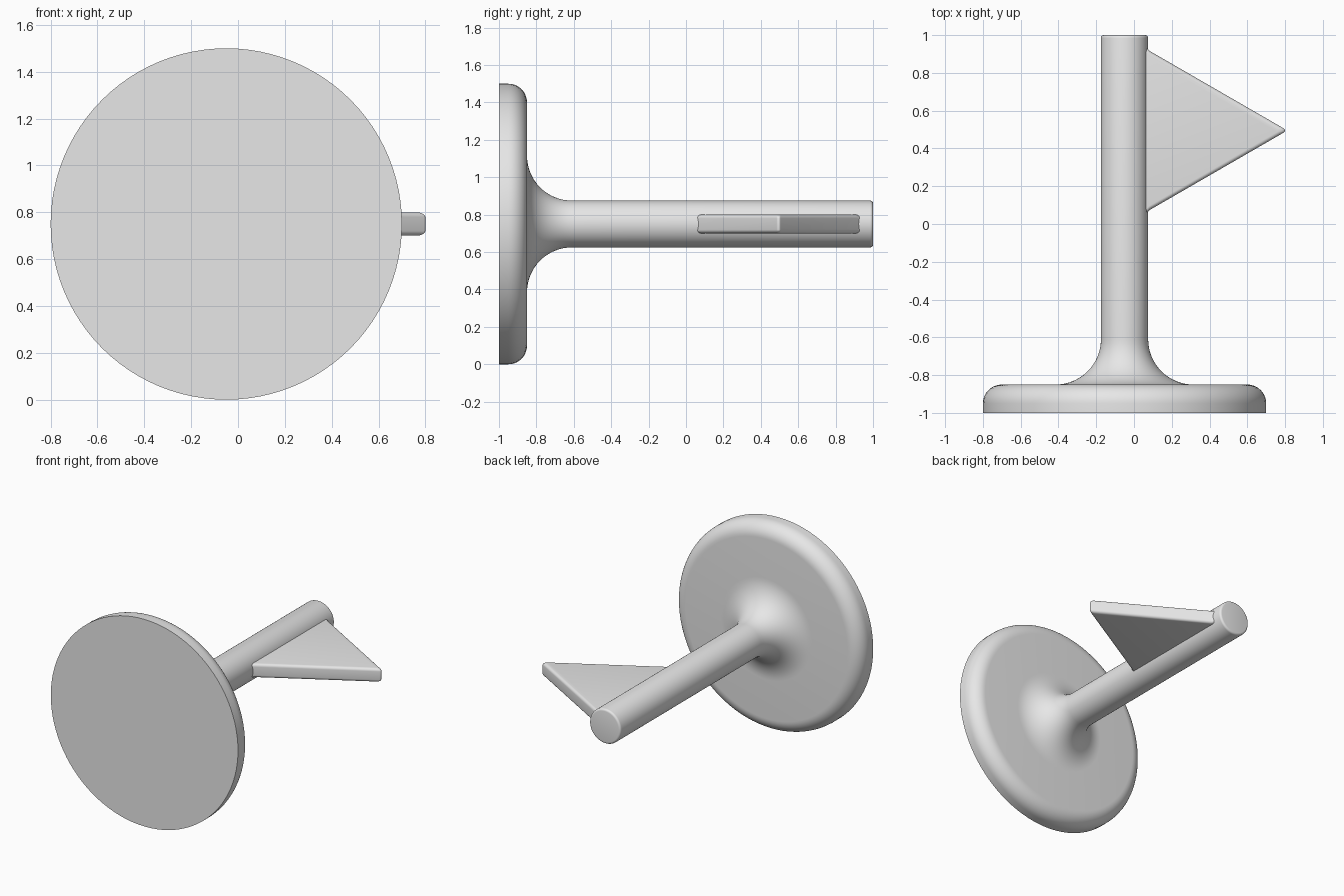
import bpy, bmesh
from math import sin, cos, pi, radians, sqrt
from mathutils import Vector, Matrix

cube = bpy.data.objects.get("Cube")
if cube:
    bpy.data.objects.remove(cube, do_unlink=True)

grey = bpy.data.materials.new("plain_grey")
grey.use_nodes = True
grey.diffuse_color = (0.8, 0.8, 0.8, 1)
grey.node_tree.nodes["Principled BSDF"].inputs["Base Color"].default_value = (0.8, 0.8, 0.8, 1)

AXIS_X, AXIS_Z = -0.05, 0.75


def arc(cx, cy, r, start, end, steps):
    """Points on a circular arc, angles in degrees."""
    angles = [radians(start + (end - start) * i / steps) for i in range(steps + 1)]
    return [(cx + r * cos(a), cy + r * sin(a)) for a in angles]


def finish(bm, name):
    bmesh.ops.recalc_face_normals(bm, faces=bm.faces)
    mesh = bpy.data.meshes.new(name)
    bm.to_mesh(mesh)
    bm.free()
    mesh.materials.append(grey)
    obj = bpy.data.objects.new(name, mesh)
    bpy.context.collection.objects.link(obj)
    bpy.ops.object.select_all(action="DESELECT")
    obj.select_set(True)
    bpy.context.view_layer.objects.active = obj
    bpy.ops.object.shade_smooth_by_angle(angle=radians(35))
    return obj


# Round base flowing into the pole: one turned profile of (radius, y)
BASE_R, POLE_R, BASE_TOP = 0.75, 0.125, -0.85
EDGE, FLARE, TIP = 0.1, 0.24, 0.015
profile = [(BASE_R, -1)]
profile += arc(BASE_R - EDGE, BASE_TOP - EDGE, EDGE, 0, 90, 10)
profile += arc(POLE_R + FLARE, BASE_TOP + FLARE, FLARE, 270, 180, 16)
profile += arc(POLE_R - TIP, 1 - TIP, TIP, 0, 90, 4)

bm = bmesh.new()
SIDES = 96
rings = []
for r, y in profile:
    rings.append([bm.verts.new((AXIS_X + r * cos(2 * pi * i / SIDES), y,
                                AXIS_Z + r * sin(2 * pi * i / SIDES))) for i in range(SIDES)])
for a, b in zip(rings, rings[1:]):
    for i in range(SIDES):
        j = (i + 1) % SIDES
        bm.faces.new((a[i], a[j], b[j], b[i]))
bm.faces.new(rings[0])
bm.faces.new(rings[-1])
finish(bm, "base_and_pole")

# Pennant: equilateral outline with a rounded tip and a small flare at the pole
ROOT_X, MID_Y, POINT_X = 0.06, 0.495, 0.812
ROUND, SOFT, HALF = 0.012, 0.02, 0.05
tip = arc(POINT_X - 2 * ROUND, 0, ROUND, -60, 60, 6)
near = (0.082, (POINT_X - 0.082) / sqrt(3))
root = [(0.068, near[1] + 0.014), (0.03, near[1] + 0.014)]
outline = [(x, -y) for x, y in reversed(root)] + [(near[0], -near[1])] + tip + [near] + root

# Stack the outline in layers, shrinking it towards the root for soft edges
edge_distance = (POINT_X - ROOT_X) / 2
soft = arc(SOFT, HALF - SOFT, SOFT, 180, 90, 5)
layers = [(inset, -z) for inset, z in reversed(soft)] + soft

bm = bmesh.new()
loops = []
for inset, z in layers:
    s = 1 - inset / edge_distance
    loops.append([bm.verts.new((ROOT_X + (x - ROOT_X) * s, MID_Y + y * s, AXIS_Z + z))
                  for x, y in outline])
n = len(outline)
for a, b in zip(loops, loops[1:]):
    for i in range(n):
        j = (i + 1) % n
        bm.faces.new((a[i], a[j], b[j], b[i]))
bm.faces.new(loops[0])
bm.faces.new(loops[-1])
finish(bm, "pennant")
